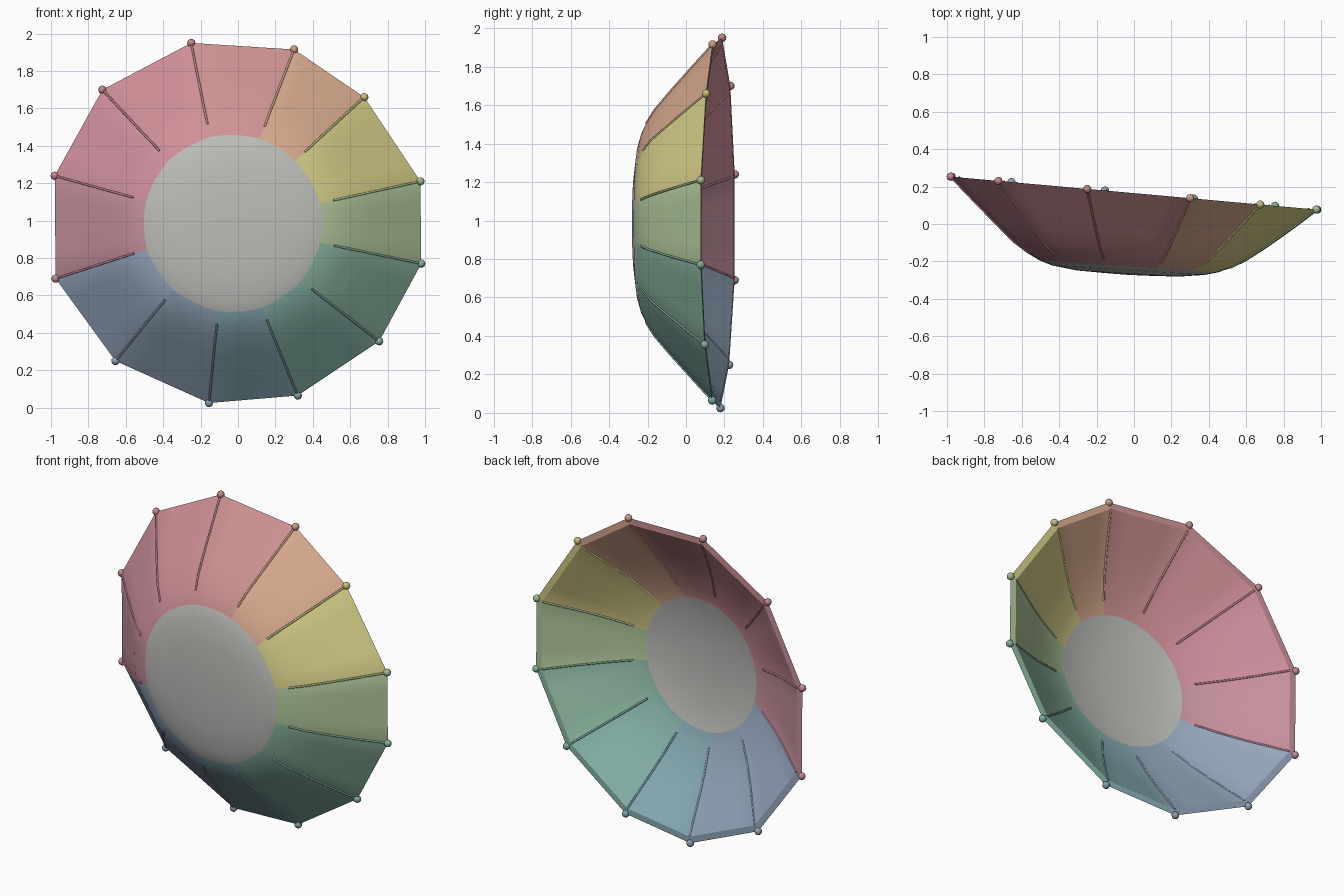
import bpy, bmesh, math
from mathutils import Vector

if "Cube" in bpy.data.objects:
    bpy.data.objects.remove(bpy.data.objects["Cube"])

# Rim corners seen from the front (x, z), clockwise from the top left
CORNERS = [(-.25, 1.95), (.30, 1.915), (.675, 1.66), (.975, 1.21), (.98, .77), (.755, .355),
           (.32, .065), (-.155, .025), (-.655, .25), (-.975, .69), (-.98, 1.24), (-.725, 1.70)]
# Bowl profiles: fraction of the rim radius, depth below the rim plane
OUTER = [(.12, .435), (.28, .43), (.42, .412), (.49, .392), (.56, .36), (.64, .31),
         (.75, .218), (.88, .105), (1, 0)]
INNER = [(.96, 0), (.86, .062), (.75, .132), (.64, .195), (.5, .262), (.42, .287),
         (.28, .315), (.12, .328)]
COLOURS = [(.62, .29, .29), (.68, .40, .27), (.66, .60, .24), (.44, .58, .33),
           (.27, .49, .36), (.25, .47, .41), (.25, .42, .47), (.29, .39, .50),
           (.33, .42, .56), (.58, .29, .35), (.63, .28, .34), (.63, .28, .31)]
GREY = (.50, .51, .48)
CENTRE_Z, SUB, N = .985, 4, len(CORNERS)


def material(name, rgb):
    m = bpy.data.materials.new(name)
    m.diffuse_color = (*rgb, 1)
    m.use_nodes = True
    m.node_tree.nodes["Principled BSDF"].inputs["Base Color"].default_value = m.diffuse_color
    return m


def point(panel, u, t, depth, inside=False):
    """Point on the canopy; the polygonal rim blends into a circle inwards."""
    a = Vector(CORNERS[panel % N])
    b = Vector(CORNERS[(panel + 1) % N])
    p = a.lerp(b, u) - Vector((0, CENTRE_Z))
    blend = min(1, max(0, (t - .4) / .4))
    p = (p.normalized() * .97).lerp(p, blend) * t
    tilt = .09 if inside else .06 + .03 * blend
    return Vector((p.x - .07 * depth, .165 - tilt * p.x - depth, CENTRE_Z + p.y))


# Canopy: twelve coloured panels around a grey crown, as a closed shell
profile = OUTER + INNER
bm = bmesh.new()
rings = [[bm.verts.new(point(i // SUB, (i % SUB) / SUB, t, d, k >= len(OUTER)))
          for i in range(N * SUB)] for k, (t, d) in enumerate(profile)]
crown_out = bm.verts.new(point(0, 0, 0, .437))
crown_in = bm.verts.new(point(0, 0, 0, .33))
for i in range(N * SUB):
    j = (i + 1) % (N * SUB)
    for crown, ring in ((crown_out, rings[0]), (crown_in, rings[-1])):
        bm.faces.new((crown, ring[i], ring[j])).material_index = N
    for k in range(len(rings) - 1):
        f = bm.faces.new((rings[k][i], rings[k + 1][i], rings[k + 1][j], rings[k][j]))
        f.material_index = N if max(profile[k][0], profile[k + 1][0]) < .495 else i // SUB
bmesh.ops.recalc_face_normals(bm, faces=bm.faces)
mesh = bpy.data.meshes.new("canopy")
bm.to_mesh(mesh)
bm.free()
for i, c in enumerate(COLOURS):
    mesh.materials.append(material(f"panel_{i + 1}", c))
mesh.materials.append(material("crown_grey", GREY))
canopy = bpy.data.objects.new("canopy", mesh)
bpy.context.collection.objects.link(canopy)
bpy.context.view_layer.objects.active = canopy
canopy.select_set(True)
bpy.ops.object.shade_smooth_by_angle(angle=math.radians(25))


def tube(name, points, radius, mat):
    cu = bpy.data.curves.new(name, "CURVE")
    cu.dimensions, cu.bevel_depth, cu.bevel_resolution = "3D", radius, 1
    cu.use_fill_caps = True
    sp = cu.splines.new("POLY")
    sp.points.add(len(points) - 1)
    for q, p in zip(sp.points, points):
        q.co = (*p, 1)
    cu.materials.append(mat)
    bpy.context.collection.objects.link(bpy.data.objects.new(name, cu))


# Fine seams outside and inside, with small tips at the rim corners
for i in range(N):
    mat = material(f"seam_{i + 1}", [.85 * v for v in COLOURS[i]])
    tube(f"seam_{i + 1}", [point(i, 0, t, d) for t, d in OUTER[4:]], .006, mat)
    tube(f"inner_seam_{i + 1}", [point(i, 0, t, d, True) for t, d in INNER[:5]], .006, mat)
    bpy.ops.mesh.primitive_uv_sphere_add(segments=12, ring_count=8, radius=.022,
                                         location=point(i, 0, 1, 0))
    tip = bpy.context.object
    tip.name = f"rib_tip_{i + 1}"
    tip.data.materials.append(mat)
    bpy.ops.object.shade_smooth()
